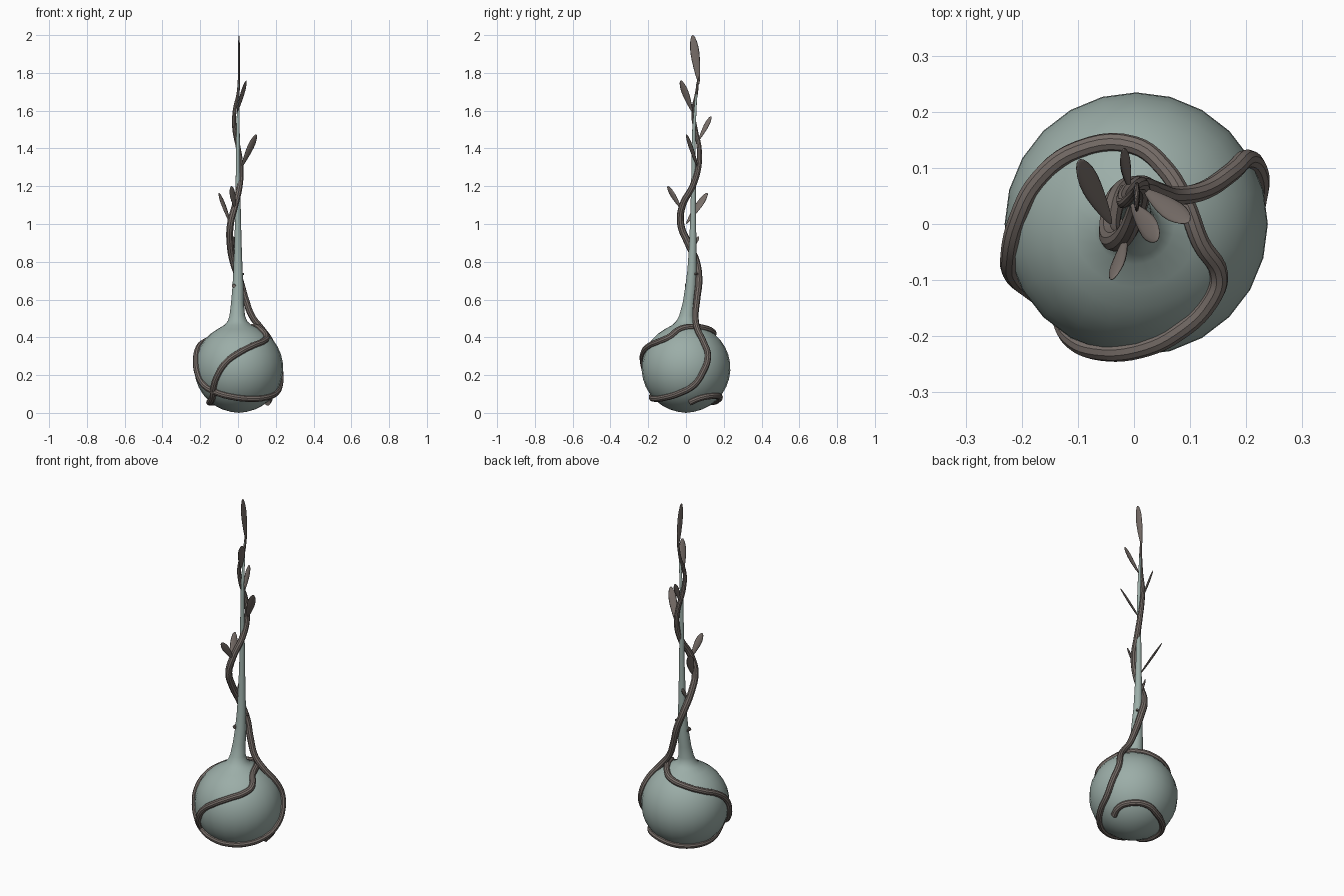
import bpy, bmesh, math
from mathutils import Vector, Matrix

if "Cube" in bpy.data.objects:
    bpy.data.objects.remove(bpy.data.objects["Cube"])


def material(name, rgb):
    m = bpy.data.materials.new(name)
    m.diffuse_color = (*rgb, 1)
    m.use_nodes = True
    m.node_tree.nodes["Principled BSDF"].inputs["Base Color"].default_value = m.diffuse_color
    return m


GREEN = material("pale grey green", (0.33, 0.42, 0.39))
BROWN = material("grey brown", (0.185, 0.155, 0.14))
C, R = Vector((0.004, 0, 0.237)), 0.235


def finish(bm, name, mat):
    bmesh.ops.recalc_face_normals(bm, faces=bm.faces)
    me = bpy.data.meshes.new(name)
    bm.to_mesh(me)
    bm.free()
    ob = bpy.data.objects.new(name, me)
    bpy.context.collection.objects.link(ob)
    me.materials.append(mat)
    for p in me.polygons:
        p.use_smooth = True
    return ob


# Bulb with drawn-out neck: stacked rings (x, y, z, radius)
rings = []
for i in range(1, 15):
    a = math.radians(-90 + i * 10.8)
    rings.append((C.x, 0, C.z + R * math.sin(a), R * math.cos(a)))
rings += [(0, 0.0, 0.465, 0.072), (-0.003, 0, 0.485, 0.052), (-0.004, 0.005, 0.515, 0.041),
          (-0.003, 0.016, 0.58, 0.034), (0, 0.025, 0.66, 0.030), (0, 0.032, 0.76, 0.024),
          (0, 0.036, 0.9, 0.019), (0, 0.038, 1.05, 0.015), (0, 0.04, 1.25, 0.012),
          (0, 0.042, 1.5, 0.009), (0.003, 0.058, 1.74, 0.004)]
N = 24
bm = bmesh.new()
loops = [[bm.verts.new((x + r * math.cos(k * math.tau / N), y + r * math.sin(k * math.tau / N), z))
          for k in range(N)] for x, y, z, r in rings]
for a, b in zip(loops, loops[1:]):
    for k in range(N):
        bm.faces.new((a[k], a[(k + 1) % N], b[(k + 1) % N], b[k]))
bottom = bm.verts.new((C.x, 0, 0))
for k in range(N):
    bm.faces.new((bottom, loops[0][(k + 1) % N], loops[0][k]))
bm.faces.new(loops[-1])
finish(bm, "bulb_and_neck", GREEN)

# Vine part lying on the bulb, projected onto its surface
wrap = [(.16, .02, .05), (.168, .07, .075), (.14, .125, .09), (.06, .184, .08), (-.02, .17, .06),
        (-.08, .139, .05), (-.135, .085, .045), (-.16, .02, .045), (-.155, -.06, .05),
        (-.14, -.13, .08), (-.13, -.175, .14), (-.11, -.21, .2), (-.06, -.225, .27),
        (.01, -.22, .32), (.08, -.2, .36), (.14, -.14, .385), (.15, -.09, .4),
        (.115, -.03, .44), (.09, .04, .455), (.055, .1, .45), (0, .14, .43),
        (-.1, .135, .41), (-.17, .08, .38), (-.21, .01, .35), (-.23, -.06, .29),
        (-.22, -.09, .22), (-.19, -.12, .15), (-.11, -.165, .105), (-.03, -.18, .085),
        (.05, -.165, .078), (.13, -.11, .09), (.185, -.03, .115), (.212, .04, .15),
        (.22, .085, .21), (.2, .115, .3), (.17, .09, .375)]
path = []
for i, p in enumerate(wrap):
    d = (Vector(p) - C).normalized()
    path.append((C + d * (R + 0.003), 0.017))

# Vine part climbing around the neck
climb = [(.125, .06, .445, .017), (.075, .05, .51, .017), (.04, .058, .6, .018), (.01, .068, .7, .019),
         (-.025, .055, .8, .019), (-.042, .01, .9, .019), (-.04, -.028, 1.0, .019),
         (-.015, -.018, 1.1, .018), (.008, .035, 1.2, .017), (.014, .066, 1.3, .015),
         (.002, .07, 1.4, .013), (-.018, .05, 1.5, .012), (-.018, .038, 1.6, .01),
         (0, .055, 1.69, .008), (.005, .066, 1.78, .005)]
path += [(Vector(p[:3]), p[3]) for p in climb]


def tube(name, pts):
    cu = bpy.data.curves.new(name, "CURVE")
    cu.dimensions = "3D"
    cu.bevel_depth = 1
    cu.bevel_resolution = 3
    cu.resolution_u = 5
    cu.use_fill_caps = True
    sp = cu.splines.new("BEZIER")
    sp.bezier_points.add(len(pts) - 1)
    for bp, (co, r) in zip(sp.bezier_points, pts):
        bp.co, bp.radius = co, r
        bp.handle_left_type = bp.handle_right_type = "AUTO"
    ob = bpy.data.objects.new(name, cu)
    bpy.context.collection.objects.link(ob)
    cu.materials.append(BROWN)
    bpy.ops.object.select_all(action="DESELECT")
    ob.select_set(True)
    bpy.context.view_layer.objects.active = ob
    bpy.ops.object.convert(target="MESH")
    bpy.ops.object.shade_smooth_by_angle()


tube("vine", path)


# Leaves: thin blades widest past the middle
def leaf(name, base, tip, width, side):
    base, tip = Vector(base), Vector(tip)
    axis = tip - base
    z = axis.normalized()
    x = (Vector(side) - z * z.dot(Vector(side))).normalized()
    y = z.cross(x)
    bm = bmesh.new()
    bmesh.ops.create_uvsphere(bm, u_segments=12, v_segments=12, radius=1)
    for v in bm.verts:
        t = (v.co.z + 1) / 2
        w = (0.45 + 0.75 * t) * 0.95 if t < 0.7 else 0.93
        v.co = base + axis * t + x * (v.co.x * w * width / 2) + y * (v.co.y * 0.006)
    finish(bm, name, BROWN)


leaf("leaf_top", (.005, .069, 1.74), (.005, .035, 2.0), .056, (0, 1, 0))
leaf("leaf_upper_right", (-.005, .035, 1.59), (.043, -.028, 1.76), .05, (.45, .9, 0))
leaf("leaf_mid_right", (.018, .062, 1.3), (.097, .003, 1.475), .05, (.9, .5, 0))
leaf("leaf_upper_back", (-.008, .065, 1.44), (-.02, .133, 1.57), .035, (.3, .7, 0))
leaf("leaf_mid_left", (-.04, .0, 1.0), (-.1, .113, 1.165), .052, (.62, .62, -.47))
leaf("leaf_mid_front", (-.015, -.025, 1.08), (-.037, -.098, 1.2), .045, (.7, .7, 0))
leaf("leaf_lower_back", (-.025, .025, .86), (-.022, .068, .935), .025, (.3, .7, 0))

# Small twig stubs on the neck
tube("stub_upper", [(Vector((.005, .035, .735)), .007), (Vector((.028, .06, .735)), .006)])
tube("stub_lower", [(Vector((-.02, .03, .675)), .012), (Vector((-.022, -.004, .672)), .01)])
